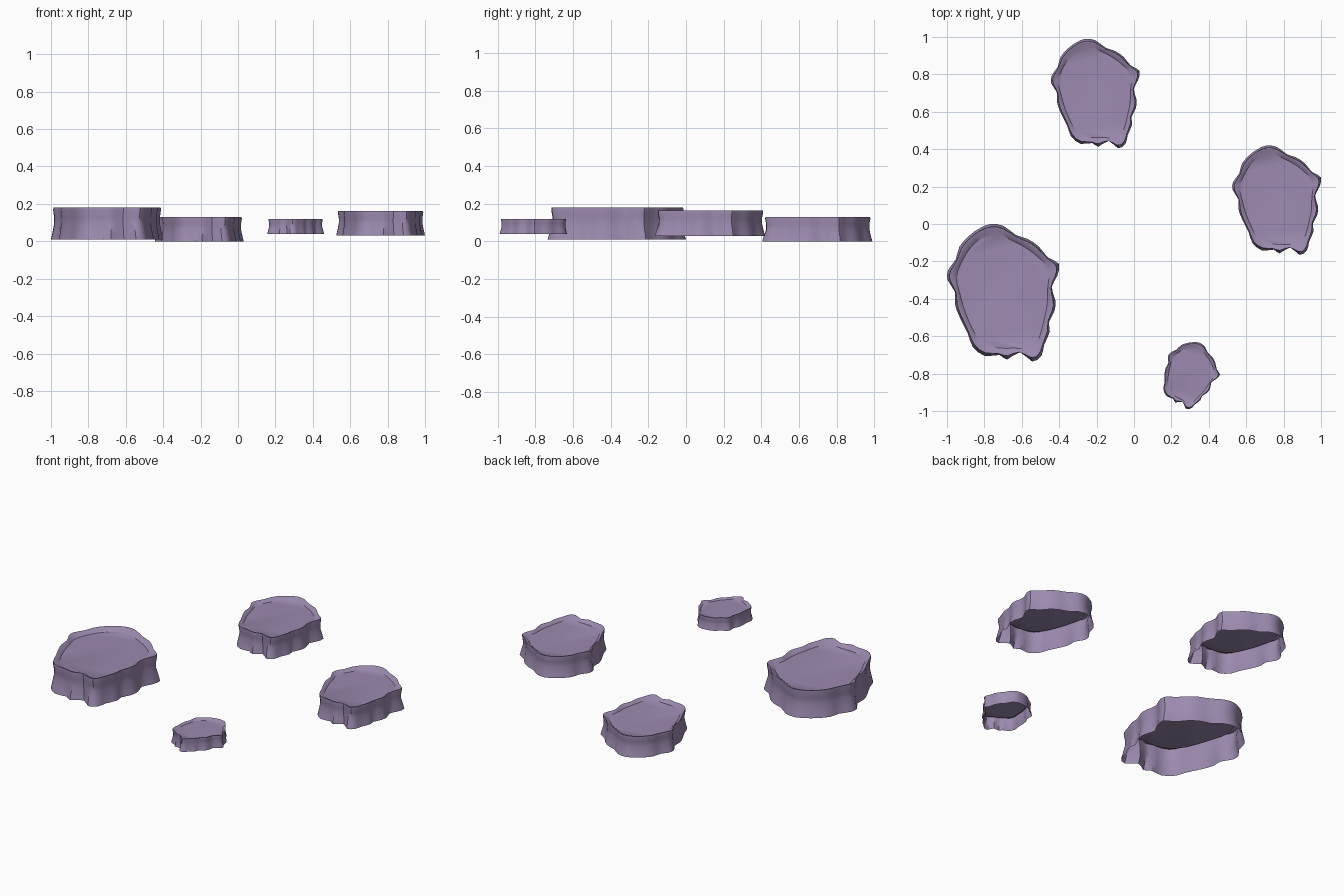
import bpy, bmesh, math

if "Cube" in bpy.data.objects:
    bpy.data.objects.remove(bpy.data.objects["Cube"])

# One stone colour
stone_mat = bpy.data.materials.new("muted purple stone")
stone_mat.diffuse_color = (0.33, 0.255, 0.43, 1)
stone_mat.use_nodes = True
stone_mat.node_tree.nodes["Principled BSDF"].inputs["Base Color"].default_value = stone_mat.diffuse_color

# Knobbly outline of a stone seen from above (hundredths of a unit, clockwise)
OUTLINE = [(-7, 37), (0, 36), (7, 31), (13, 29), (19, 25), (24, 19), (30, 15.5),
           (29, 9), (26, 3), (28, -4), (27.5, -10), (24.5, -16), (25, -21), (22, -28),
           (20.5, -34), (15.5, -37), (9, -32), (2, -36), (-2, -33.5), (-10, -34),
           (-16.5, -29), (-19, -22), (-23.5, -13), (-26, -6), (-26, 0.5), (-30, 7),
           (-29.5, 12.5), (-25.5, 18), (-23.5, 25), (-18, 31), (-13, 34.5)]


def smooth_loop(pts):
    """Closed Catmull-Rom curve with one extra point per span."""
    out, n = [], len(pts)
    for i in range(n):
        a, b, c, d = (pts[(i + k) % n] for k in (-1, 0, 1, 2))
        out.append(b)
        out.append(tuple((9 * (b[k] + c[k]) - a[k] - d[k]) / 16 for k in (0, 1)))
    return out


def soften(pts, times):
    """Average neighbours for the calmer inner rings."""
    n = len(pts)
    for _ in range(times):
        pts = [tuple((pts[i - 1][k] + 2 * pts[i][k] + pts[(i + 1) % n][k]) / 4
                     for k in (0, 1)) for i in range(n)]
    return pts


# Ring profile: (outline scale, height 0..1, softening passes), bottom edge to top
PROFILE = [(1.0, 0.0, 0), (0.975, 0.2, 0), (0.95, 0.5, 1), (0.95, 0.7, 1),
           (0.97, 0.92, 1), (0.965, 1.0, 1), (0.93, 0.985, 2), (0.87, 0.88, 6)]


def make_stone(name, x0, x1, y0, y1, z0, z1, turn=0):
    t = math.radians(turn)
    pts = [(x * math.cos(t) - y * math.sin(t), x * math.sin(t) + y * math.cos(t))
           for x, y in smooth_loop(OUTLINE)]
    xs, ys = [p[0] for p in pts], [p[1] for p in pts]
    sx = (x1 - x0) / (max(xs) - min(xs))
    sy = (y1 - y0) / (max(ys) - min(ys))
    pts = [((x - (max(xs) + min(xs)) / 2) * sx, (y - (max(ys) + min(ys)) / 2) * sy)
           for x, y in pts]
    cx, cy = (x0 + x1) / 2, (y0 + y1) / 2
    bm = bmesh.new()
    rings = []
    for s, h, soft in PROFILE:
        rings.append([bm.verts.new((cx + x * s, cy + y * s, z0 + (z1 - z0) * h))
                      for x, y in soften(pts, soft)])
    # wall and rim, open underneath
    for lo, hi in zip(rings, rings[1:]):
        for i in range(len(lo)):
            bm.faces.new((lo[i - 1], hi[i - 1], hi[i], lo[i]))
    # recessed top surface
    bm.faces.new(rings[-1])
    for f in bm.faces:
        f.smooth = True
    bmesh.ops.recalc_face_normals(bm, faces=bm.faces)
    if max(bm.faces, key=lambda f: len(f.verts)).normal.z < 0:
        bmesh.ops.reverse_faces(bm, faces=bm.faces)
    mesh = bpy.data.meshes.new(name)
    bm.to_mesh(mesh)
    bm.free()
    mesh.materials.append(stone_mat)
    ob = bpy.data.objects.new(name, mesh)
    bpy.context.collection.objects.link(ob)
    bpy.ops.object.select_all(action='DESELECT')
    ob.select_set(True)
    bpy.context.view_layer.objects.active = ob
    bpy.ops.object.shade_smooth_by_angle(angle=math.radians(35))


make_stone("large_stone", -1.0, -0.40, -0.735, 0.0, 0.01, 0.18)
make_stone("back_stone", -0.445, 0.03, 0.405, 0.99, 0.0, 0.13)
make_stone("right_stone", 0.525, 1.0, -0.165, 0.42, 0.03, 0.163)
make_stone("small_stone", 0.157, 0.46, -0.99, -0.632, 0.04, 0.12, turn=-28)
